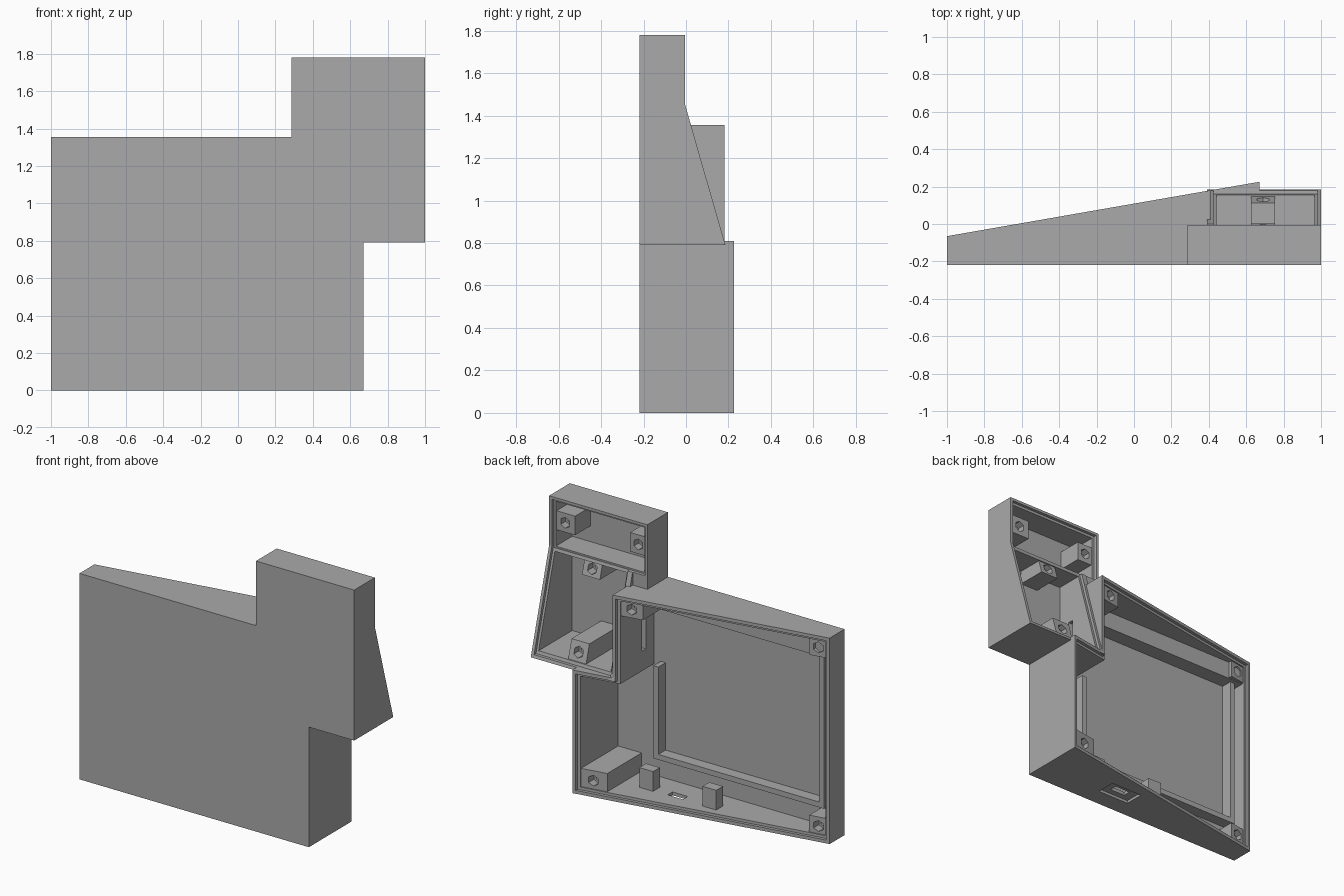
import bpy, bmesh
from mathutils import Vector

cube = bpy.data.objects.get("Cube")
if cube:
    bpy.data.objects.remove(cube)

grey = bpy.data.materials.new("plain grey")
grey.use_nodes = True
COLOUR = (0.4, 0.4, 0.4, 1)
grey.diffuse_color = COLOUR
grey.node_tree.nodes["Principled BSDF"].inputs["Base Color"].default_value = COLOUR

FRONT, FLOOR, FAR = -0.22, -0.195, 0.5
# Back planes of the case: (point, normal)
MAIN = (Vector((0, 0.109, 0)), Vector((-0.174, 1, 0)))
SLOPE = (Vector((0, 0.18, 0.81)), Vector((0, 1, 0.287)))
FLAT = (Vector((0, -0.005, 0)), Vector((0, 1, 0)))


def rect(x0, x1, z0, z1):
    return [(x0, z0), (x1, z0), (x1, z1), (x0, z1)]


def slab(name, outline, y0, y1=FAR, plane=None, drop=0, keep_outer=False):
    """Extrude an xz outline along y, then trim it by a back plane."""
    bm = bmesh.new()
    face = bm.faces.new([bm.verts.new((x, y0, z)) for x, z in outline])
    new = bmesh.ops.extrude_face_region(bm, geom=[face])["geom"]
    verts = [v for v in new if isinstance(v, bmesh.types.BMVert)]
    bmesh.ops.translate(bm, verts=verts, vec=(0, y1 - y0, 0))
    if plane:
        geom = bm.verts[:] + bm.edges[:] + bm.faces[:]
        bmesh.ops.bisect_plane(bm, geom=geom, plane_co=plane[0] - Vector((0, drop, 0)),
                               plane_no=plane[1], clear_outer=not keep_outer,
                               clear_inner=keep_outer)
        bmesh.ops.holes_fill(bm, edges=[e for e in bm.edges if e.is_boundary])
    bmesh.ops.recalc_face_normals(bm, faces=bm.faces[:])
    mesh = bpy.data.meshes.new(name)
    bm.to_mesh(mesh)
    bm.free()
    mesh.materials.append(grey)
    ob = bpy.data.objects.new(name, mesh)
    bpy.context.collection.objects.link(ob)
    return ob


def combine(target, tool, operation="DIFFERENCE"):
    """Apply a boolean and discard the tool."""
    tool.hide_render = True
    mod = target.modifiers.new("cut", "BOOLEAN")
    mod.operation, mod.solver, mod.object = operation, "EXACT", tool
    bpy.context.view_layer.objects.active = target
    bpy.ops.object.modifier_apply(modifier=mod.name)
    bpy.data.objects.remove(tool)


def rod(x, z, y0, y1, radius, sides):
    bpy.ops.mesh.primitive_cylinder_add(vertices=sides, radius=radius, depth=y1 - y0,
                                        location=(x, (y0 + y1) / 2, z),
                                        rotation=(1.5708, 0, 0))
    return bpy.context.object


def main_outline(t):
    return [(-1 + t, t), (0.67 - t, t), (0.67 - t, 0.81 - t),
            (0.41 - t, 0.81 - t), (0.41 - t, 1.355 - t), (-1 + t, 1.355 - t)]


# Outer body: stepped main box, sloped side pod and upper box
case = slab("case_shell", main_outline(0), FRONT, plane=MAIN)
combine(case, slab("pod", rect(0.39, 1, 0.79, 1.455), FRONT, plane=SLOPE), "UNION")
combine(case, slab("top_box", rect(0.285, 1, 1.355, 1.78), FRONT, plane=FLAT), "UNION")

# Cavities and the shallow lid seat around each rim
cutters = [
    slab("main_cavity", main_outline(0.04), FLOOR),
    slab("main_seat", main_outline(0.022), FRONT, plane=MAIN, drop=0.02, keep_outer=True),
    slab("pod_cavity", rect(0.44, 0.965, 0.83, 1.42), FLOOR),
    slab("pod_seat", rect(0.425, 0.98, 0.81, 1.455), FRONT, plane=SLOPE, drop=0.02, keep_outer=True),
    slab("top_cavity", rect(0.32, 0.965, 1.45, 1.745), FLOOR),
    slab("top_seat", rect(0.303, 0.98, 1.44, 1.762), FRONT, plane=FLAT, drop=0.02, keep_outer=True),
    # Cable slot between the chambers, socket recess and opening underneath
    slab("cable_slot", rect(0.35, 0.46, 0.9, 1.13), -0.11, -0.07),
    slab("socket_recess", rect(-0.03, 0.2, -0.05, 0.018), -0.1, 0.03),
    slab("socket_hole", rect(0.03, 0.14, -0.05, 0.1), -0.06, -0.01),
]
for cutter in cutters:
    combine(case, cutter)

# Screw posts with hexagonal nut pockets and round pilot holes
posts = {
    "main_upper_left_post": (0.23, 0.375, 1.215, 1.325, MAIN),
    "main_upper_right_post": (-0.97, -0.85, 1.205, 1.325, MAIN),
    "main_lower_right_post": (-0.97, -0.85, 0.03, 0.15, MAIN),
    "main_lower_left_post": (0.46, 0.64, 0.03, 0.16, MAIN),
    "pod_upper_post": (0.625, 0.755, 1.33, 1.43, SLOPE),
    "pod_lower_post": (0.625, 0.755, 0.82, 0.95, SLOPE),
    "top_left_post": (0.83, 0.975, 1.555, 1.68, FLAT),
    "top_right_post": (0.31, 0.43, 1.555, 1.68, FLAT),
}
for name, (x0, x1, z0, z1, plane) in posts.items():
    post = slab(name, rect(x0, x1, z0, z1), FLOOR - 0.01, plane=plane, drop=0.028)
    x, z = (x0 + x1) / 2, (z0 + z1) / 2
    point, normal = plane
    surface = point.y - 0.028 - normal.x * x - normal.z * (z - point.z)
    combine(post, rod(x, z, max(surface - 0.05, FLOOR), surface + 0.1, 0.036, 6))
    combine(post, rod(x, z, max(surface - 0.1, FLOOR), surface + 0.1, 0.017, 16))

# Ledge along the top and the ribs that frame the display
slab("top_ledge", rect(-0.97, 0.38, 1.2, 1.325), FLOOR - 0.01, -0.092)
slab("lower_rib", rect(-0.92, 0.32, 0.19, 0.225), FLOOR - 0.01, -0.12)
slab("right_rib", rect(-0.92, -0.885, 0.19, 1.21), FLOOR - 0.01, -0.12)
slab("left_rib", rect(0.285, 0.32, 0.22, 0.8), FLOOR - 0.01, -0.12)

# Two stubs beside the socket
for side, x in (("left", 0.29), ("right", -0.17)):
    slab(side + "_socket_stub", rect(x - 0.05, x + 0.05, 0.03, 0.17), -0.07, 0)
